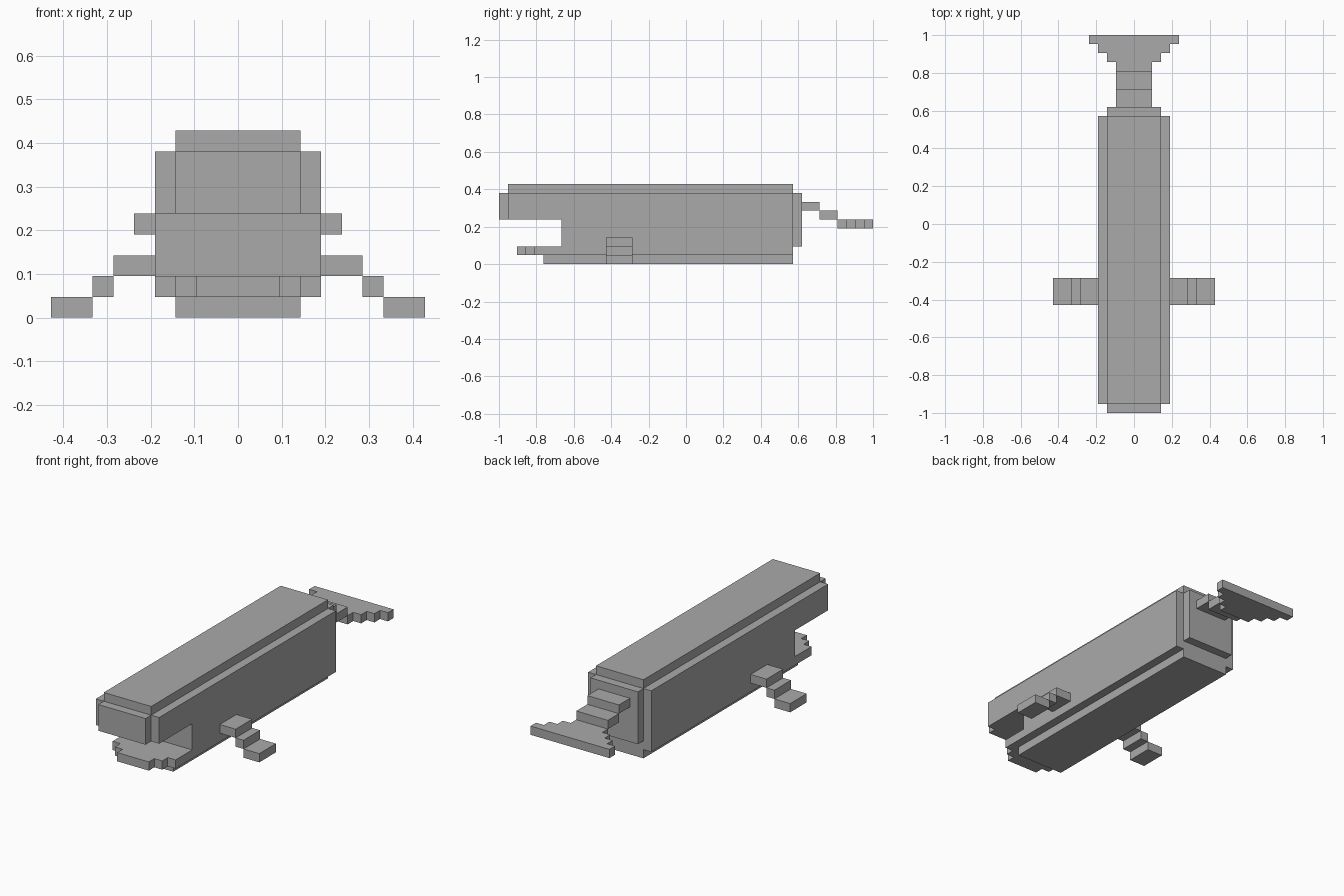
import bpy, bmesh, math
from mathutils import Vector

if "Cube" in bpy.data.objects:
    bpy.data.objects.remove(bpy.data.objects["Cube"], do_unlink=True)

UNIT = 1 / 21  # edge of one block

grey = bpy.data.materials.new("plain grey")
grey.use_nodes = True
colour = (0.4, 0.4, 0.4, 1)
grey.diffuse_color = colour
grey.node_tree.nodes["Principled BSDF"].inputs["Base Color"].default_value = colour


def slab(half_width, y0, y1, z0, z1):
    """Centred box, in blocks."""
    return (-half_width, half_width, y0, y1, z0, z1)


def cells(boxes):
    return {(x, y, z) for x0, x1, y0, y1, z0, z1 in boxes
            for x in range(x0, x1) for y in range(y0, y1) for z in range(z0, z1)}


# Left fin steps down and outwards; the right one mirrors it
left_fin = [(4, 6, -9, -6, 2, 3), (6, 7, -9, -6, 1, 2), (7, 9, -9, -6, 0, 1)]
right_fin = [(-x1, -x0, *rest) for x0, x1, *rest in left_fin]

parts = {
    # Main trunk with the upper jaw overhanging the open mouth
    "body": [slab(4, -14, 12, 1, 8), slab(4, -20, -14, 5, 8)],
    "back_ridge": [slab(3, -20, 12, 8, 9)],
    "belly": [slab(3, -16, 12, 0, 1)],
    "snout": [slab(3, -21, -20, 5, 8)],
    "rump": [slab(3, 12, 13, 2, 8)],
    # Lower jaw narrows in steps
    "lower_jaw": [slab(4, -17, -14, 1, 2)] + [slab(4 - i, -17 - i, -16 - i, 1, 2) for i in (1, 2)],
    # Tail stem descends to a fluke that widens in steps
    "tail_stem": [slab(2, 13, 15, 6, 7), slab(2, 15, 17, 5, 6)],
    "tail_fluke": [slab(2 + i, 17 + i, 18 + i, 4, 5) for i in range(4)],
    "left_fin": left_fin,
    "right_fin": right_fin,
}
filled = set().union(*(cells(b) for b in parts.values()))


def build(name, boxes):
    """Outer skin of the part, leaving out faces hidden against other blocks."""
    bm = bmesh.new()
    verts = {}
    for cell in sorted(cells(boxes)):
        for axis in range(3):
            for side in (0, 1):
                near = list(cell)
                near[axis] += 2 * side - 1
                if tuple(near) in filled:
                    continue
                u, v = (axis + 1) % 3, (axis + 2) % 3
                loop = []
                for a, b in ((0, 0), (1, 0), (1, 1), (0, 1)):
                    p = list(cell)
                    p[axis] += side
                    p[u] += a
                    p[v] += b
                    key = tuple(p)
                    if key not in verts:
                        verts[key] = bm.verts.new(Vector(key) * UNIT)
                    loop.append(verts[key])
                bm.faces.new(loop if side else loop[::-1])
    # Merge the block faces into large flat ones
    bmesh.ops.dissolve_limit(bm, angle_limit=math.radians(1),
                             verts=bm.verts, edges=bm.edges)
    mesh = bpy.data.meshes.new(name)
    bm.to_mesh(mesh)
    bm.free()
    mesh.materials.append(grey)
    bpy.context.collection.objects.link(bpy.data.objects.new(name, mesh))


for part_name, part_boxes in parts.items():
    build(part_name, part_boxes)
